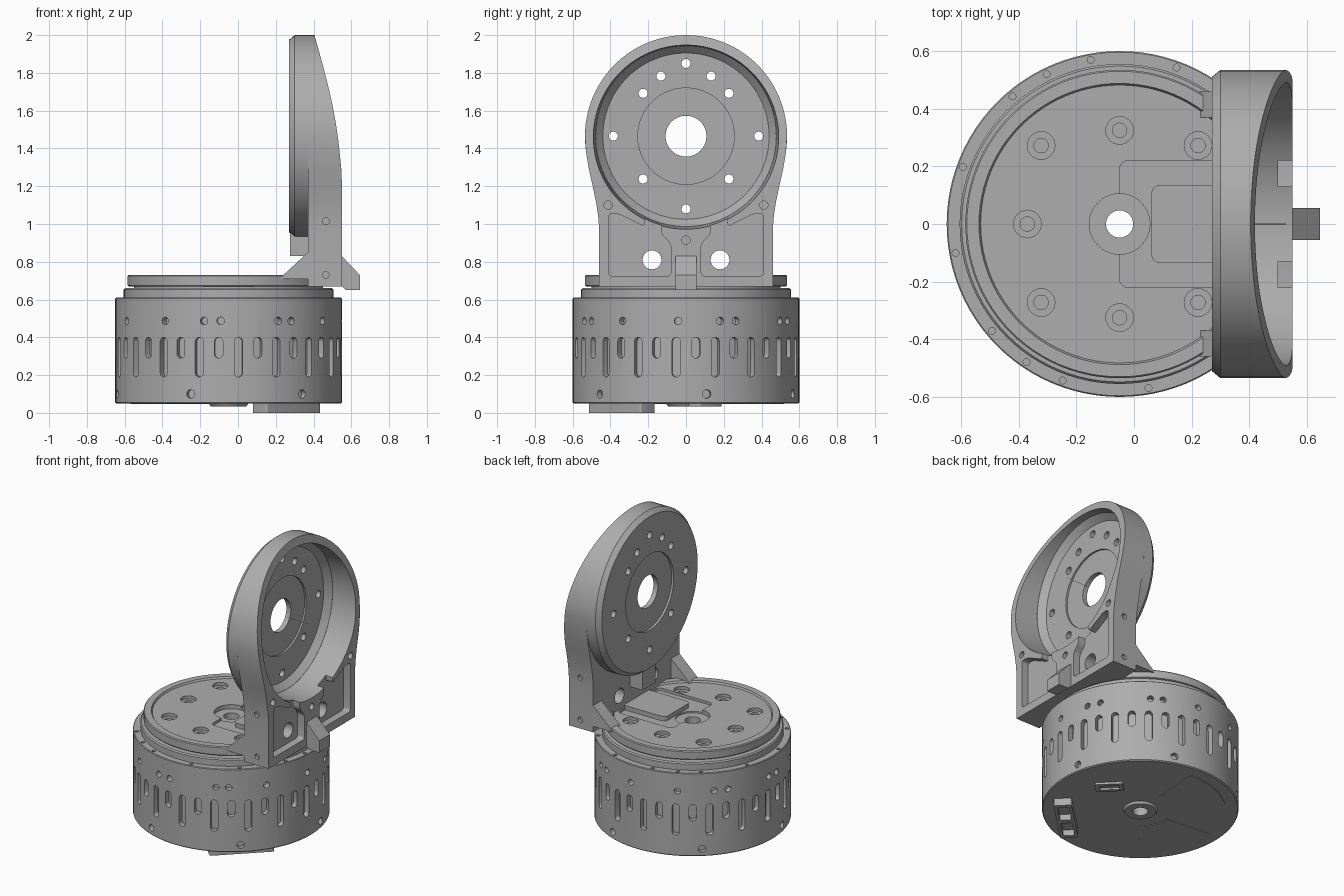
import bpy, bmesh
from math import sin, cos, pi, radians
from mathutils import Matrix, Vector

if "Cube" in bpy.data.objects:
    bpy.data.objects.remove(bpy.data.objects["Cube"])

grey = bpy.data.materials.new("machined_grey")
grey.use_nodes = True
grey.diffuse_color = (0.42, 0.42, 0.42, 1)
grey.node_tree.nodes["Principled BSDF"].inputs["Base Color"].default_value = (0.42, 0.42, 0.42, 1)

CX = -0.05    # turning axis of the base
CZ = 1.465    # centre height of the upright ring


def frame(u, v, w, o=(0, 0, 0)):
    """Matrix that sends local x, y, z to directions u, v, w at origin o."""
    m = Matrix((u, v, w)).transposed().to_4x4()
    m.translation = Vector(o)
    return m


def flat(x, y, z, turn=0):
    return Matrix.Translation((x, y, z)) @ Matrix.Rotation(radians(turn), 4, 'Z')


def facing_x(x, y=0, z=0):
    return frame((0, 1, 0), (0, 0, 1), (1, 0, 0), (x, y, z))


def along_y(y):
    return frame((1, 0, 0), (0, 0, 1), (0, -1, 0), (0, y, 0))


def radial(deg, r, z):
    a = radians(deg)
    return frame((-sin(a), cos(a), 0), (0, 0, 1), (cos(a), sin(a), 0),
                 (CX + r * cos(a), r * sin(a), z))


def arc(r, a0, a1, n, c=(0, 0)):
    step = radians(a1 - a0) / n
    return [(c[0] + r * cos(radians(a0) + i * step), c[1] + r * sin(radians(a0) + i * step))
            for i in range(n + 1)]


def circle(r, n=24):
    return arc(r, 0, 360, n)[:-1]


def rect(w, h):
    return [(-w / 2, -h / 2), (w / 2, -h / 2), (w / 2, h / 2), (-w / 2, h / 2)]


def slot(w, h):
    c = (h - w) / 2
    return arc(w / 2, 0, 180, 8, (0, c)) + arc(w / 2, 180, 360, 8, (0, -c))


def prism(bm, pts, m, depth, rounding=0):
    """Extrude an outline along the local z of m, optionally rounding its corners."""
    t = bmesh.new()
    t.faces.new([t.verts.new((x, y, 0)) for x, y in pts])
    if rounding:
        bmesh.ops.bevel(t, geom=t.verts[:], offset=rounding, segments=4,
                        profile=0.5, affect='VERTICES', clamp_overlap=True)
    ext = bmesh.ops.extrude_face_region(t, geom=t.faces[:])
    bmesh.ops.translate(t, vec=(0, 0, depth),
                        verts=[v for v in ext["geom"] if isinstance(v, bmesh.types.BMVert)])
    bmesh.ops.transform(t, matrix=m, verts=t.verts[:])
    bmesh.ops.recalc_face_normals(t, faces=t.faces[:])
    me = bpy.data.meshes.new("scratch")
    t.to_mesh(me)
    t.free()
    bm.from_mesh(me)
    bpy.data.meshes.remove(me)


def finish(name, bm):
    bmesh.ops.recalc_face_normals(bm, faces=bm.faces[:])
    me = bpy.data.meshes.new(name)
    bm.to_mesh(me)
    bm.free()
    me.materials.append(grey)
    ob = bpy.data.objects.new(name, me)
    bpy.context.collection.objects.link(ob)
    return ob


def solid(name, *prisms):
    bm = bmesh.new()
    for p in prisms:
        prism(bm, *p)
    return finish(name, bm)


def lathe(name, profile, m, n=96):
    bm = bmesh.new()
    vs = [bm.verts.new((r, 0, h)) for r, h in profile]
    es = [bm.edges.new((vs[i - 1], vs[i])) for i in range(len(vs))]
    bmesh.ops.spin(bm, geom=vs + es, cent=(0, 0, 0), axis=(0, 0, 1),
                   angle=2 * pi, steps=n, use_merge=False)
    bmesh.ops.remove_doubles(bm, verts=bm.verts[:], dist=1e-5)
    bmesh.ops.transform(bm, matrix=m, verts=bm.verts[:])
    return finish(name, bm)


def cut(ob, cutter):
    mod = ob.modifiers.new("cut", 'BOOLEAN')
    mod.operation, mod.solver, mod.object = 'DIFFERENCE', 'EXACT', cutter
    bpy.context.view_layer.objects.active = ob
    bpy.ops.object.modifier_apply(modifier=mod.name)
    bpy.data.objects.remove(cutter)


# Base drum with vents, side screws and rim screws
drum = lathe("base_drum", [(.047, .035), (.095, .035), (.105, .05), (.594, .05), (.6, .056),
             (.6, .606), (.596, .61), (.555, .61), (.555, .652), (.548, .66), (.5, .66),
             (.5, .68), (.047, .68)], flat(CX, 0, 0))
vents = [(slot(.044, .21), radial(20 * k - 5, .565, .295), .1) for k in range(18)]
vents += [(slot(.044, .11), radial(20 * k + 5, .565, .345), .1) for k in range(18)]
screws = [30 * k - 4 for k in range(12)]
screws += [120 * k + a for k in range(3) for a in (17.5, 63.5)]
holes = [(circle(.02, 16), radial(a, .56, .487), .1) for a in screws]
holes += [(circle(.023, 16), radial(60 * k + 10.5, .57, .1), .1) for k in range(6)]
rim = [30 * k + 10 for k in range(12)] + [236, 116, 356]
holes += [(circle(.012, 12), radial(a, .578, 0) @ frame((1, 0, 0), (0, 0, -1), (0, 1, 0)) @
           Matrix.Translation((0, 0, .59)), .1) for a in rim]
cut(drum, solid("vent_cutter", *vents, *holes))

# Underside: connector housings and two thin sector plates
housing = solid("connector_housing", (rect(.11, .4), flat(.257, -.34, 0, -46), .055, .012))
cut(housing, solid("port_cutter", *[(rect(.07, .15), flat(.257 + s * .068, -.34 + s * .066, -.01, -46),
                                     .05, .01) for s in (-1, 1)]))
port = solid("small_port", (rect(.09, .17), flat(.28, .1, .035, 45), .02, .01))
cut(port, solid("small_port_cutter", (rect(.045, .12), flat(.28, .1, .03, 45), .018, .008)))
for i, (a0, a1) in enumerate([(86, 135), (175, 231)]):
    outline = arc(.52, a0, a1, 16) + arc(.2, a1, a0, 16)
    solid(f"bottom_plate_{i + 1}", (outline, flat(CX, 0, .046), .01))

# Turntable disk with counterbored screws and a recessed tray
disk = lathe("turntable", [(.047, .67), (.53, .67), (.535, .675), (.535, .724), (.53, .73),
             (.488, .73), (.482, .718), (.105, .718), (.105, .69), (.047, .69)], flat(CX, 0, 0))
spots = [(.385 * cos(radians(a)), .385 * sin(radians(a))) for a in (45, 135, 225, 315)]
spots += [(0, .325), (0, -.325), (-.32, 0)]
cut(disk, solid("counterbore_cutter", *[(circle(.048), flat(CX + x, y, .698), .1) for x, y in spots]))
cut(disk, solid("bolt_cutter", *[(circle(.025), flat(CX + x, y, .682), .1) for x, y in spots]))
tray = [(CX, -.22), (.36, -.22), (.36, .22), (CX, .22)]
cut(disk, solid("tray_cutter", (tray, flat(0, 0, .7), .1, .03)))
solid("tray_pad", ([(.06, -.135), (.38, -.135), (.38, .135), (.06, .135)], flat(0, 0, .69), .04, .03))

# Upright arm: tapered plate with an open round cup
side = [(.46, .67), (.46, .98), (.466, 1.05), (.477, 1.12), (.494, 1.2), (.514, 1.29), (.529, 1.38)]
outline = side + arc(.535, 0, 180, 48, (0, CZ)) + [(-y, z) for y, z in reversed(side)]
arm = solid("upright_arm", (outline, facing_x(.37), .18))
slope = [(.55, 1.22), (.547, 1.29), (.54, 1.36), (.53, 1.45), (.517, 1.54), (.5, 1.63),
         (.48, 1.72), (.455, 1.82), (.43, 1.91), (.402, 2.01), (.7, 2.01), (.7, 1.22)]
cut(arm, solid("slope_cutter", (slope, along_y(.7), 1.4)))
cut(arm, lathe("cup_cutter", [(.001, .36), (.478, .36), (.496, .6), (.001, .6)], facing_x(0, 0, CZ)))

# Pockets, bolt holes and cable holes in the arm
pocket = [(.08, .725), (.41, .725), (.41, 1.055), (.36, 1.055), (.22, .985), (.22, 1.07),
          (.13, 1.07), (.13, .945), (.08, .895)]
cut(arm, solid("pocket_cutter", *[([(s * y, z) for y, z in pocket], facing_x(.5), .1, .018)
                                  for s in (-1, 1)]))
drills = [(circle(.05), facing_x(.3, s * .18, .81), .4) for s in (-1, 1)]
drills += [(circle(.022, 16), facing_x(.5, y, z), .1)
           for y, z in ((0, .915), (.412, 1.1), (-.412, 1.1))]
for z in (.73, 1.015):
    drills += [(circle(.018, 16), along_y(y) @ Matrix.Translation((.465, z, 0)), .08)
               for y in (.52, -.44)]
cut(arm, solid("drill_cutter", *drills))

# Round mounting flange that closes the cup
flange = lathe("mounting_flange", [(.108, .285), (.255, .285), (.255, .27), (.51, .27), (.535, .3),
               (.535, .37), (.478, .37), (.44, .33), (.255, .33), (.255, .318), (.108, .318)],
               facing_x(0, 0, CZ))
bolts = [(.385 * cos(k * pi / 2), .385 * sin(k * pi / 2)) for k in range(4)]
bolts += [(y, z) for y in (-.227, .227) for z in (-.227, .227)] + [(-.133, .318), (.133, .318)]
cut(flange, solid("flange_bolt_cutter", *[(circle(.024), facing_x(.2, y, CZ + z), .3)
                                          for y, z in bolts]))

# Braces, rear tab and cable hook
for label, y in (("back", .46), ("front", -.37)):
    solid(f"{label}_brace", ([(.225, .71), (.375, .71), (.375, .855), (.24, .73)], along_y(y), .09))
solid("rear_tab", ([(.275, .83), (.375, .83), (.375, .96), (.275, .96)], along_y(.07), .14))
solid("cable_hook", ([(.545, .835), (.645, .73), (.645, .65), (.57, .65), (.545, .675)],
                     along_y(.056), .112))

# Smooth the round walls and keep the machined edges crisp
for ob in bpy.context.view_layer.objects:
    ob.select_set(ob.type == 'MESH')
bpy.context.view_layer.objects.active = arm
bpy.ops.object.shade_smooth_by_angle(angle=radians(30))
